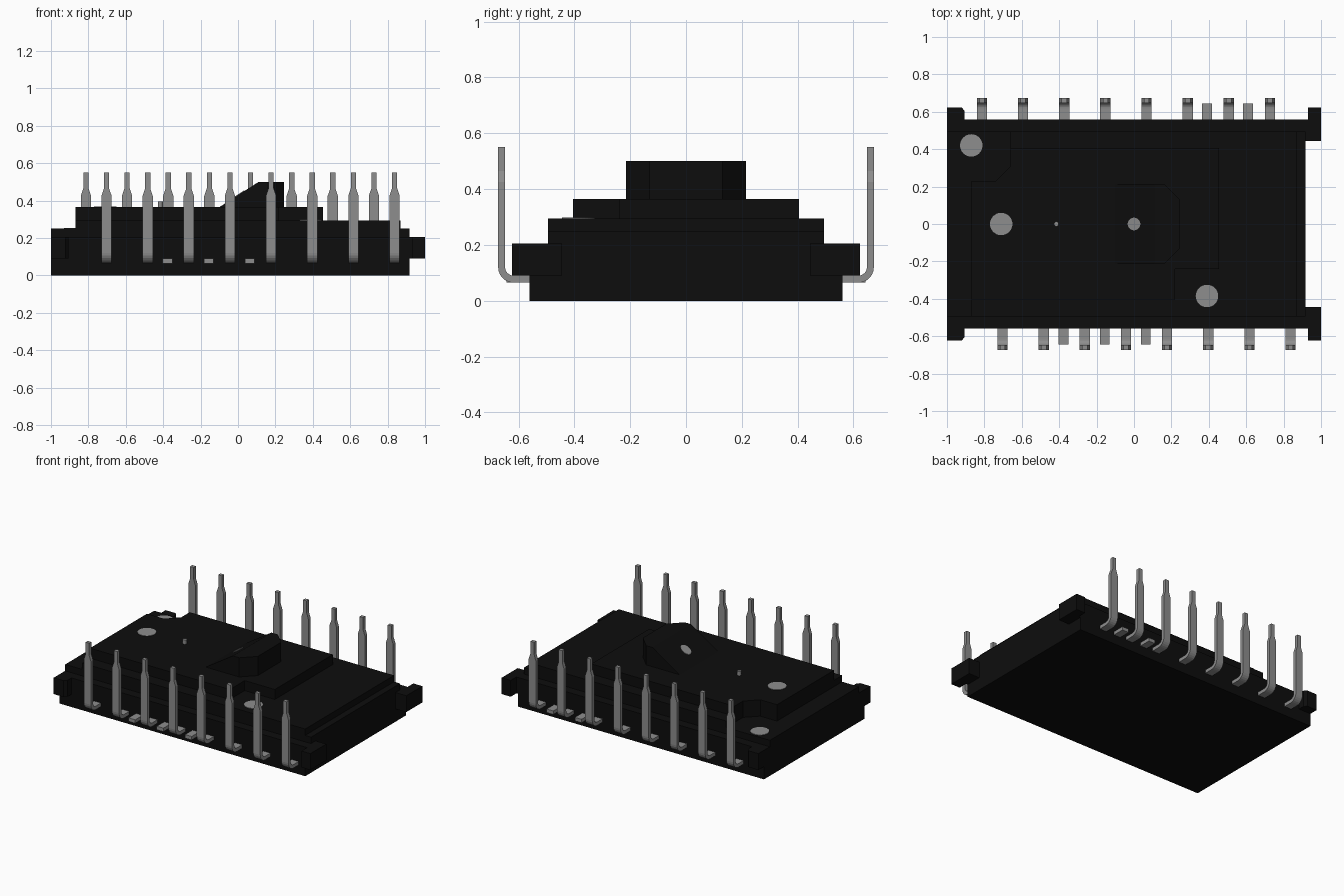
import bpy, bmesh, math

if "Cube" in bpy.data.objects:
    bpy.data.objects.remove(bpy.data.objects["Cube"])


def material(name, v):
    m = bpy.data.materials.new(name)
    m.diffuse_color = (v, v, v, 1)
    m.use_nodes = True
    m.node_tree.nodes["Principled BSDF"].inputs["Base Color"].default_value = m.diffuse_color
    return m


BLACK = material("black plastic", 0.004)
GREY = material("grey metal", 0.27)


def finish(name, bm, mat):
    bmesh.ops.recalc_face_normals(bm, faces=bm.faces[:])
    me = bpy.data.meshes.new(name)
    bm.to_mesh(me)
    bm.free()
    me.materials.append(mat)
    ob = bpy.data.objects.new(name, me)
    bpy.context.collection.objects.link(ob)
    return ob


def prism(name, pts, z0, z1, mat=BLACK):
    """Extrude an x/y outline; z1 may be a height function of x."""
    top = z1 if callable(z1) else (lambda x: z1)
    bm = bmesh.new()
    lo = [bm.verts.new((x, y, z0)) for x, y in pts]
    hi = [bm.verts.new((x, y, top(x))) for x, y in pts]
    n = len(pts)
    bm.faces.new(lo)
    for i in range(n):
        j = (i + 1) % n
        bm.faces.new((lo[i], lo[j], hi[j], hi[i]))
    if callable(z1):
        bmesh.ops.triangulate(bm, faces=[bm.faces.new(hi)])
    else:
        bm.faces.new(hi)
    return finish(name, bm, mat)


def box(name, x0, x1, y0, y1, z0, z1, mat=BLACK):
    return prism(name, [(x0, y0), (x1, y0), (x1, y1), (x0, y1)], z0, z1, mat)


def circle(x, y, r, n=32):
    return [(x + r * math.cos(2 * math.pi * i / n),
             y + r * math.sin(2 * math.pi * i / n)) for i in range(n)]


# Stepped package body; upper tiers are notched at two marker spots
box("base_body", -1, 0.916, -0.56, 0.56, 0, 0.205)
box("second_tier", -1, 0.916, -0.495, 0.495, 0.205, 0.25)
prism("third_tier", [(-0.87, -0.495), (0.87, -0.495), (0.87, 0.495), (-0.66, 0.495),
                     (-0.66, 0.31), (-0.74, 0.23), (-0.87, 0.23)], 0.25, 0.295)
prism("top_tier", [(-0.87, -0.405), (0.22, -0.405), (0.22, -0.24), (0.455, -0.24),
                   (0.455, 0.405), (-0.66, 0.405), (-0.66, 0.31), (-0.74, 0.23),
                   (-0.87, 0.23)], 0.295, 0.365)

# Central ramp followed by a flat raised block with clipped corners
def slope(x):
    return 0.365 + 0.135 * (x + 0.1) / 0.21


prism("ramp", [(-0.1, -0.215), (0.11, -0.215), (0.11, 0.215), (-0.1, 0.215)], 0.365, slope)
prism("raised_block", [(0.11, -0.215), (0.16, -0.215), (0.245, -0.13), (0.245, 0.13),
                       (0.16, 0.215), (0.11, 0.215)], 0.365, 0.5)

# Corner lugs
for s, side in ((-1, "front"), (1, "back")):
    prism(f"left_lug_{side}", [(-1, s * 0.55), (-0.905, s * 0.55), (-0.905, s * 0.605),
                               (-0.922, s * 0.623), (-1, s * 0.623)], 0.09, 0.205)
    prism(f"right_lug_{side}", [(0.91, s * 0.445), (1, s * 0.445), (1, s * 0.623),
                                (0.93, s * 0.623), (0.93, s * 0.56), (0.91, s * 0.56)], 0.09, 0.205)

# Metal marker discs, small post and sensor dot on the ramp
for i, (x, y, z) in enumerate(((-0.87, 0.42, 0.25), (-0.71, 0, 0.365), (0.39, -0.385, 0.295))):
    prism(f"marker_disc_{i}", circle(x, y, 0.06), z, z + 0.003, GREY)
prism("small_post", circle(-0.415, 0, 0.013, 12), 0.365, 0.395, GREY)
prism("sensor_dot", circle(0, 0, 0.034, 24), 0.37, lambda x: slope(x) + 0.004, GREY)


def lead(name, x, s):
    """Bent lead: inner/outer section points in y/z with a half width."""
    w, t, r = 0.0275, 0.025, 0.055
    cy, cz = 0.673 - r, 0.065 + r
    sec = [(0.55, 0.065 + t, 0.55, 0.065, w)]
    for i in range(7):
        a = math.pi / 2 * i / 6
        c, d = math.sin(a), -math.cos(a)
        sec.append((cy + (r - t) * c, cz + (r - t) * d, cy + r * c, cz + r * d, w))
    for z, h in ((0.425, w), (0.465, 0.014), (0.55, 0.014)):
        sec.append((0.673 - t, z, 0.673, z, h))
    bm = bmesh.new()
    rings = [[bm.verts.new(p) for p in ((x - h, s * a, b), (x + h, s * a, b),
                                        (x + h, s * c, d), (x - h, s * c, d))]
             for a, b, c, d, h in sec]
    for p, q in zip(rings, rings[1:]):
        for i in range(4):
            j = (i + 1) % 4
            bm.faces.new((p[i], p[j], q[j], q[i]))
    bm.faces.new(rings[0])
    bm.faces.new(rings[-1])
    finish(name, bm, GREY)


# Two staggered rows of upright leads
for i in range(8):
    lead(f"back_lead_{i}", -0.813 + 0.22 * i, 1)
    lead(f"front_lead_{i}", -0.703 + 0.22 * i, -1)

# Trimmed lead stubs
for s, xs in ((1, (0.39, 0.61)), (-1, (-0.377, -0.157, 0.063))):
    for x in xs:
        y0, y1 = sorted((s * 0.55, s * 0.643))
        box("lead_stub", x - 0.026, x + 0.026, y0, y1, 0.065, 0.09, GREY)
